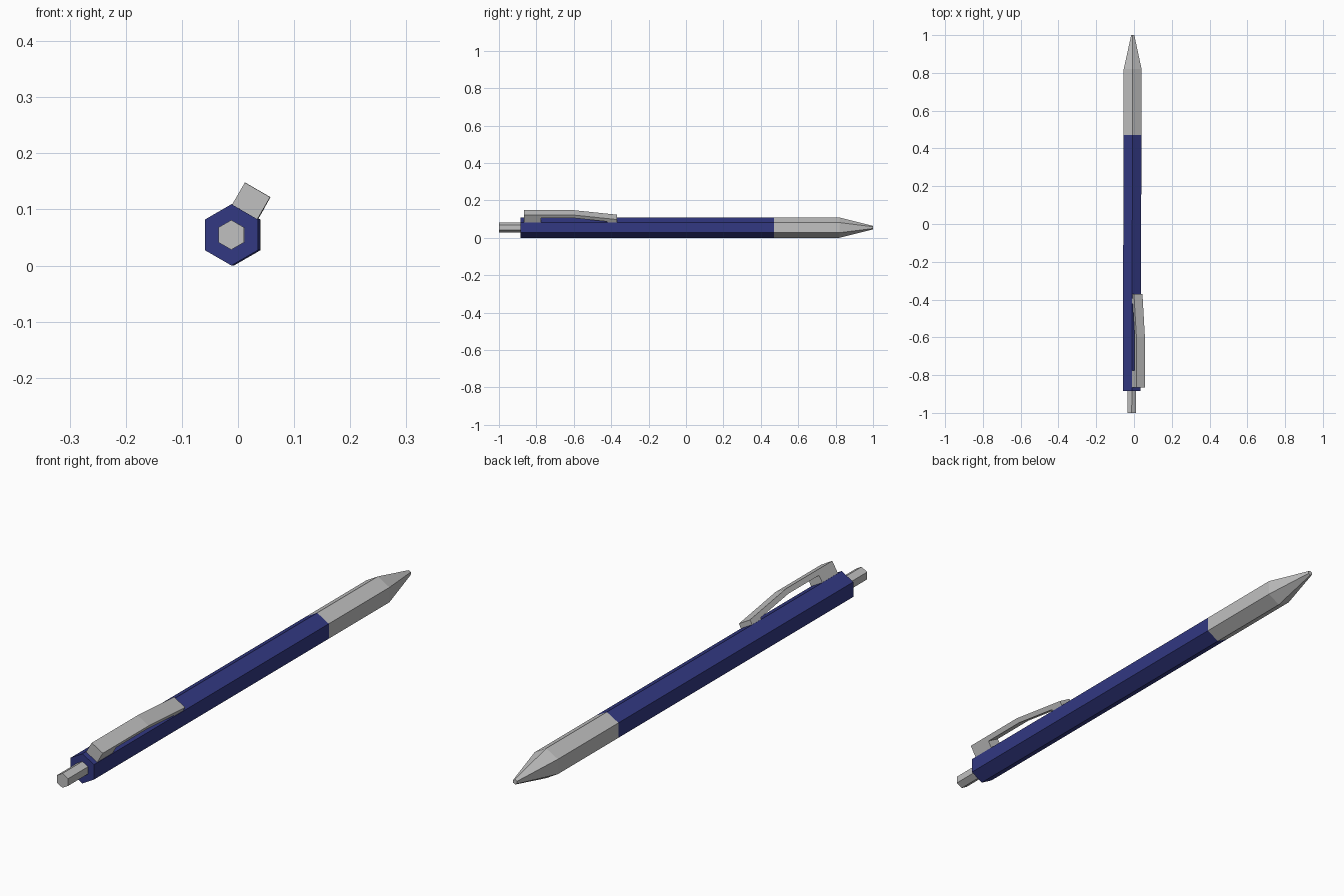
import bpy, bmesh, math
from mathutils import Vector

if "Cube" in bpy.data.objects:
    bpy.data.objects.remove(bpy.data.objects["Cube"])

CZ = 0.0546          # height of the pen axis
R = 0.0546           # hexagon corner radius


def axis_x(y):
    # the pen lies very slightly askew in plan
    return -0.0117 + 0.0027 * (y + 0.88)


def material(name, rgb):
    m = bpy.data.materials.new(name)
    m.diffuse_color = (*rgb, 1)
    m.use_nodes = True
    m.node_tree.nodes["Principled BSDF"].inputs["Base Color"].default_value = m.diffuse_color
    return m


blue = material("navy blue", (0.032, 0.040, 0.225))
grey = material("light grey", (0.53, 0.53, 0.53))


def finish(bm, name, mat):
    bmesh.ops.recalc_face_normals(bm, faces=bm.faces)
    me = bpy.data.meshes.new(name)
    bm.to_mesh(me)
    bm.free()
    me.materials.append(mat)
    ob = bpy.data.objects.new(name, me)
    bpy.context.collection.objects.link(ob)
    return ob


def hex_loft(name, mat, stations):
    """Hexagonal rod through (y, corner radius) stations, point up."""
    bm = bmesh.new()
    rings = []
    for y, r in stations:
        ring = []
        for i in range(6):
            a = math.radians(90 + 60 * i)
            ring.append(bm.verts.new((axis_x(y) + r * math.cos(a), y, CZ + r * math.sin(a))))
        rings.append(ring)
    for a, b in zip(rings, rings[1:]):
        for i in range(6):
            j = (i + 1) % 6
            bm.faces.new((a[i], a[j], b[j], b[i]))
    bm.faces.new(rings[0])
    bm.faces.new(rings[-1])
    return finish(bm, name, mat)


# barrel, grip with writing tip, and push button
hex_loft("barrel", blue, [(-0.885, R), (0.47, R)])
hex_loft("grip_and_tip", grey, [(0.47, R), (0.82, R), (0.99, 0.012), (1.0, 0.009)])
hex_loft("push_button", grey, [(-1.0, 0.0265), (-0.86, 0.0265)])

# clip: side profile (y, distance from axis) extruded across the upper right flat
profile = [(-0.865, 0.046), (-0.865, 0.0927), (-0.6, 0.0927), (-0.37, 0.065),
           (-0.37, 0.047), (-0.42, 0.047), (-0.425, 0.053), (-0.6, 0.074),
           (-0.775, 0.074), (-0.775, 0.046)]
normal = Vector((0.5, 0, math.sqrt(0.75)))
across = Vector((math.sqrt(0.75), 0, -0.5))
bm = bmesh.new()
sides = []
for s in (-0.026, 0.026):
    sides.append([bm.verts.new(Vector((axis_x(y), y, CZ)) + normal * n + across * s)
                  for y, n in profile])
    bm.faces.new(sides[-1])
for i in range(len(profile)):
    j = (i + 1) % len(profile)
    bm.faces.new((sides[0][i], sides[0][j], sides[1][j], sides[1][i]))
finish(bm, "pocket_clip", grey)
